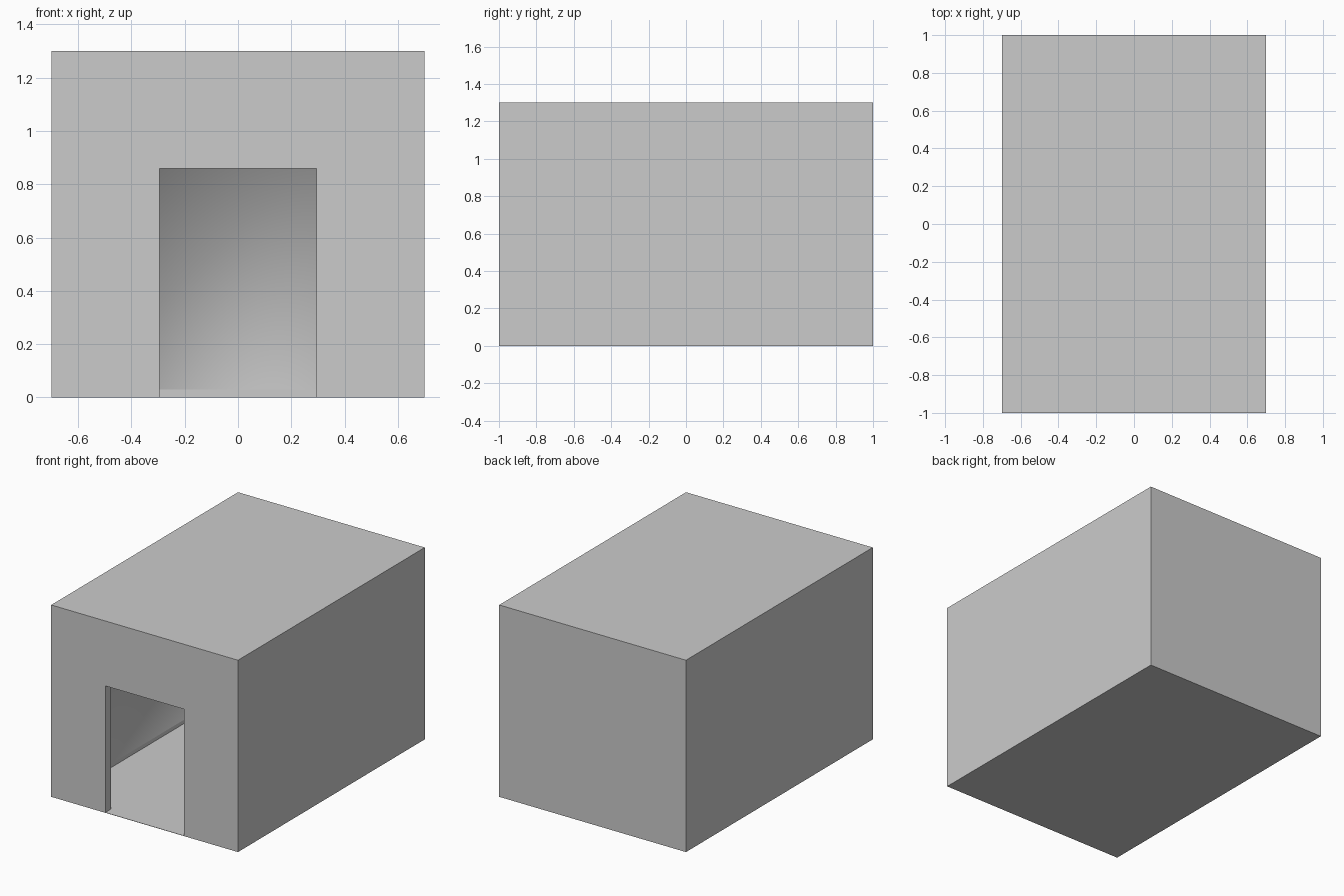
import bpy, bmesh
from mathutils import Vector

if "Cube" in bpy.data.objects:
    bpy.data.objects.remove(bpy.data.objects["Cube"])


def box(name, lo, hi):
    """Axis-aligned box between two corners."""
    lo, hi = Vector(lo), Vector(hi)
    bm = bmesh.new()
    bmesh.ops.create_cube(bm, size=1)
    for v in bm.verts:
        v.co = Vector(a * b for a, b in zip(v.co, hi - lo)) + (lo + hi) / 2
    mesh = bpy.data.meshes.new(name)
    bm.to_mesh(mesh)
    bm.free()
    obj = bpy.data.objects.new(name, mesh)
    bpy.context.collection.objects.link(obj)
    return obj


def cut(target, cutter):
    """Subtract a hidden helper from the target."""
    mod = target.modifiers.new(cutter.name, 'BOOLEAN')
    mod.operation = 'DIFFERENCE'
    mod.solver = 'EXACT'
    mod.object = cutter
    cutter.hide_render = True
    cutter.hide_set(True)


WALL, FLOOR = 0.06, 0.002
IX, IY, IZ = 0.7 - WALL, 1 - WALL, 1.3 - WALL

# Hollow hut body with a doorway in the front
body = box("hut_body", (-0.7, -1, 0), (0.7, 1, 1.3))
cut(body, box("room_cutter", (-IX, -IY, FLOOR), (IX, IY, IZ)))
cut(body, box("door_cutter", (-0.295, -1.1, FLOOR), (0.295, -0.8, 0.86)))

# Smooth-shaded inner lining, open at the front and bottom, above a low skirting gap
e = 0.003
lining = box("inner_lining", (-IX + e, -IY, 0.03), (IX - e, IY - e, IZ - e))
bm = bmesh.new()
bm.from_mesh(lining.data)
bm.normal_update()
open_faces = [f for f in bm.faces if f.normal.z < -0.5 or f.normal.y < -0.5]
bmesh.ops.delete(bm, geom=open_faces, context='FACES')
for f in bm.faces:
    f.smooth = True
bm.to_mesh(lining.data)
bm.free()
